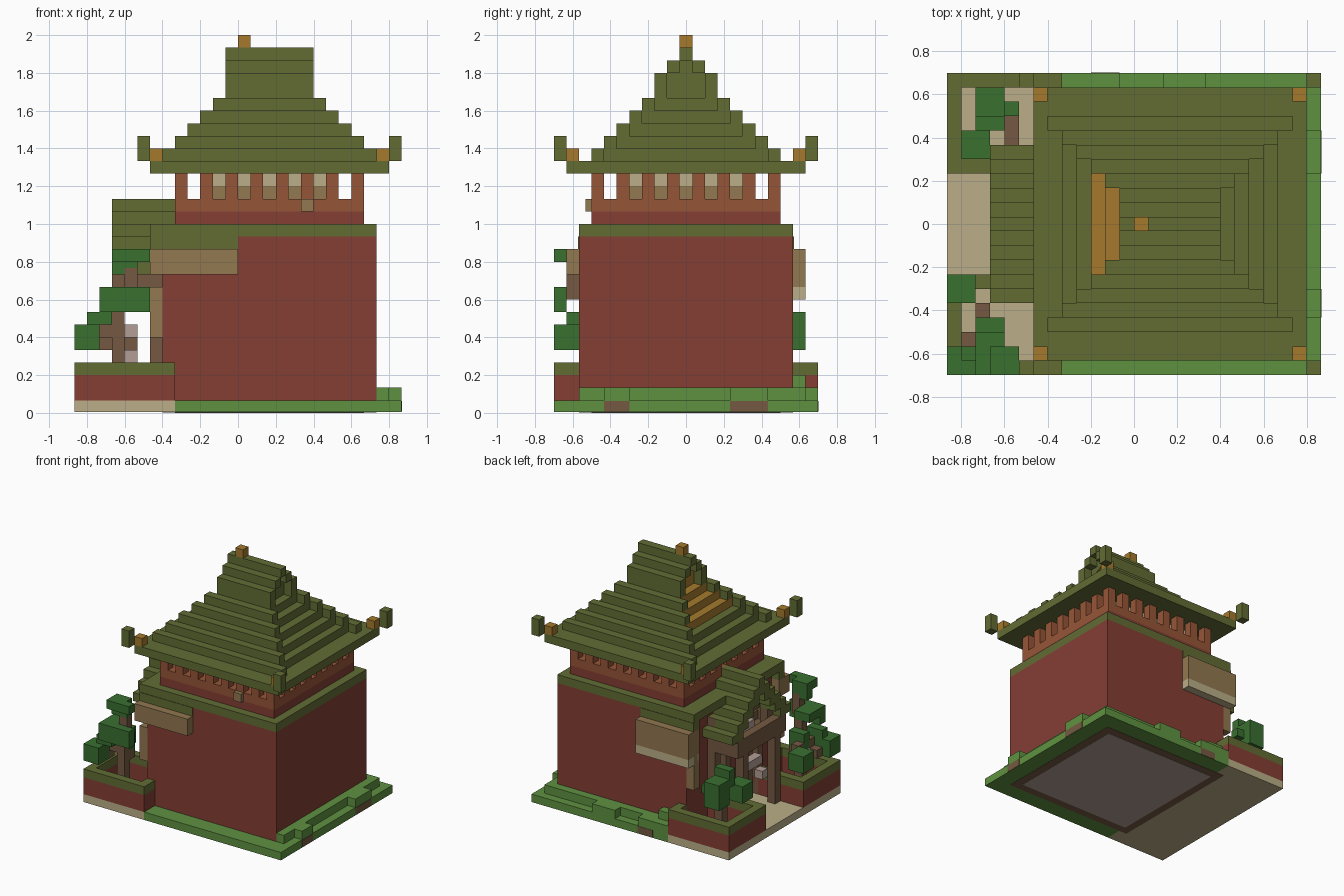
import bpy
import bmesh

if "Cube" in bpy.data.objects:
    bpy.data.objects.remove(bpy.data.objects["Cube"])

UNIT = 1 / 15            # edge of one block
CX, CY = 13, 10.5        # centre of the block grid


def srgb(v):
    v /= 255
    return v / 12.92 if v <= 0.04045 else ((v + 0.055) / 1.055) ** 2.4


def material(name, *rgb):
    mat = bpy.data.materials.new(name)
    colour = [srgb(c) for c in rgb] + [1]
    mat.diffuse_color = colour
    mat.use_nodes = True
    node = next(n for n in mat.node_tree.nodes if n.type == 'BSDF_PRINCIPLED')
    node.inputs["Base Color"].default_value = colour
    return mat


olive = material("olive tile", 98, 108, 52)
gold = material("gold", 165, 122, 45)
grass = material("grass green", 95, 145, 65)
red = material("red plaster", 132, 62, 52)
orange = material("orange timber", 150, 85, 55)
sand = material("sand", 187, 175, 136)
tan = material("tan board", 146, 120, 80)
leaf = material("leaf green", 58, 112, 48)
brown = material("brown wood", 117, 90, 66)
stone = material("pale stone", 180, 158, 150)


def blocks(name, mat, *spans):
    """One object from boxes given as (x0, x1, y0, y1, z0, z1) in grid steps."""
    bm = bmesh.new()
    for x0, x1, y0, y1, z0, z1 in spans:
        cube = bmesh.ops.create_cube(bm, size=1)
        for v in cube["verts"]:
            v.co.x = ((x1 if v.co.x > 0 else x0) - CX) * UNIT
            v.co.y = ((y1 if v.co.y > 0 else y0) - CY) * UNIT
            v.co.z = (z1 if v.co.z > 0 else z0) * UNIT
    mesh = bpy.data.meshes.new(name)
    bm.to_mesh(mesh)
    bm.free()
    mesh.materials.append(mat)
    obj = bpy.data.objects.new(name, mesh)
    bpy.context.collection.objects.link(obj)
    return obj


def mirrored(*spans):
    """Add the copy on the other side of the middle line."""
    return list(spans) + [(a, b, 21 - d, 21 - c, e, f) for a, b, c, d, e, f in spans]


def ring(x0, x1, y0, y1, z0, z1):
    return [(x0, x1, y0, y0 + 1, z0, z1), (x0, x1, y1 - 1, y1, z0, z1),
            (x0, x0 + 1, y0 + 1, y1 - 1, z0, z1), (x1 - 1, x1, y0 + 1, y1 - 1, z0, z1)]


# Ground slabs and underside
blocks("grass_base", grass, (8, 26, 0, 21, 0.06, 1))
blocks("sand_base", sand, (0, 8, 0, 21, 0.06, 1))
blocks("dirt_underside", brown, (7, 24, 2, 19, 0.03, 0.1))
blocks("stone_underside", stone, (8, 23, 3, 18, 0, 0.1))

# Raised turf with dirt showing under the outer clumps
blocks("raised_turf", grass, (24, 25, 2, 20, 1, 2), (8, 24, 19, 20, 1, 2),
       (25, 26, 4, 6, 1, 2), (25, 26, 14, 17, 1, 2), (15, 18, 20, 21, 1, 2),
       (8, 12, 20, 21, 1, 2), (8, 10, 19, 20, 2, 3))
blocks("dirt_patches", brown, (25, 26.04, 4, 6, 0.1, 0.95), (25, 26.04, 14, 17, 0.1, 0.95),
       (10, 12, 20, 21.04, 0.1, 0.95))

# Lower storey
blocks("lower_walls", red, (7, 24, 2, 19, 1, 14))
blocks("lower_cornice", olive, (6, 24, 2, 19, 14, 15))
blocks("front_signboard", tan, (6, 13, 1, 3, 11, 13))
blocks("back_signboard", tan, (6, 13, 18, 20, 10, 13))
blocks("back_signboard_sill", sand, (6, 13, 18, 20, 9, 10))
blocks("signboard_caps", olive, *mirrored((6, 13, 1.94, 3, 13, 14)))
blocks("corner_boards", tan, *mirrored((6, 7, 2, 3, 6, 10)))

# Corner planters: red walls with a tiled rim
planter_walls = []
planter_rims = []
for x0, x1, y0, y1 in ((0, 1, 0, 7), (1, 8, 0, 1), (1, 7, 6, 7), (7, 8, 1, 2)):
    planter_walls.append((x0, x1, y0, y1, 1, 3))
    planter_rims.append((x0, x1, y0, y1, 3, 4))
blocks("planter_walls", red, *mirrored(*planter_walls))
blocks("planter_rims", olive, *mirrored(*planter_rims))

# Front tree
blocks("front_tree_trunk", brown, (3, 4, 2, 3, 1, 9), (4, 5, 1, 2, 9, 11.5),
       (2, 3, 2, 3, 6, 7), (1, 2, 2, 3, 5, 6), (2, 3, 4, 5, 5, 7), (3, 4, 3, 4, 5, 6))
blocks("front_tree_leaves", leaf, (3, 6, 0, 1, 12, 13), (3, 5, 1, 2, 11, 13),
       (2, 6, 0, 1, 8, 10), (2, 4, 1, 3, 9, 10), (0, 2, 0, 2, 5, 7),
       (1, 3, 1, 2, 7, 8), (0, 2, 5, 7, 5, 7), (2, 4, 3, 4, 6, 8))

# Back tree
blocks("back_tree_trunk", brown, (3, 4, 17, 18, 1, 7), (4, 5, 16, 18, 5, 6))
blocks("back_tree_leaves", leaf, (2, 4, 18, 20, 5, 8), (1, 3, 15, 17, 5, 7),
       (4, 5, 18, 19, 6, 7), (2, 4, 17, 18, 7, 9))

# Entrance porch: posts, balcony, steps and door
blocks("porch_posts", brown, *mirrored((3, 4, 7, 8, 1, 9), (6, 7, 6, 7, 1, 13),
                                       (4, 5, 7, 8, 10, 12)))
blocks("door_frame", brown, *mirrored((6, 7, 8, 9, 1, 8)), (6, 7, 8, 13, 8, 9))
blocks("balcony_floor", brown, (4, 7, 7, 14, 9, 10))
blocks("balcony_rail", brown, *ring(3, 7, 6, 15, 9, 11))
blocks("porch_stones", stone, (4, 5, 9, 12, 6, 7), (4, 5, 8, 9, 4, 5),
       (5, 6, 9, 12, 10, 11))
blocks("balcony_door", sand, (6.9, 7, 9, 12, 10, 13))

# Porch roof: stepped gable with its ridge along x
porch_tiles = []
porch_gable = []
for n in range(6):
    z = 11 + n
    porch_tiles += mirrored((3, 8, 5 + n, min(7 + n, 10.5), z, z + 1))
    if n < 4:
        porch_gable.append((5, 7, 7 + n, 14 - n, z + 1, z + 2))
blocks("porch_roof", olive, *porch_tiles)
blocks("porch_gable", brown, *porch_gable)

# Upper storey
blocks("upper_wall", red, (8, 23, 3, 18, 15, 16))
blocks("upper_sill", orange, (8, 23, 3, 18, 16, 17))
posts = [(x, x + 1, y, y + 1, 17, 19) for x in range(8, 23, 2) for y in (3, 17)]
posts += [(x, x + 1, y, y + 1, 17, 19) for x in (8, 22) for y in range(5, 17, 2)]
blocks("upper_posts", orange, *posts)
blocks("inner_room_lower", tan, (10, 21, 5, 16, 17, 18))
blocks("inner_room_upper", sand, (10, 21, 5, 16, 18, 19))
blocks("loose_board", tan, (18, 19, 2.5, 4, 16, 17))

# Main roof: each tier is a pair of long strips around a shorter core
strips = []
core = []
gold_core = []
levels = [(20, 21), (21, 22), (22, 23), (23, 24), (24, 25), (25, 27), (27, 28), (28, 29)]
for n, (z0, z1) in enumerate(levels):
    inset = min(n, 5)
    x0, x1 = 7 + inset, 24 - inset
    strips += mirrored((x0, x1, 3 + n, min(4 + n, 10.5), z0, z1))
    if n < 7:
        west = x0 + 1
        if 2 <= n <= 5:
            gold_core.append((west, west + 1, 4 + n, 17 - n, z0, z1))
            west += 1
        core.append((west, x1 - 1, 4 + n, 17 - n, z0, z1))
blocks("main_eave", olive, (6, 25, 1, 20, 19, 20))
blocks("main_roof_strips", olive, *strips)
blocks("main_roof_core", olive, *core)
blocks("gold_gable_steps", gold, *gold_core)
blocks("roof_finial", gold, (13, 14, 10, 11, 29, 30))

# Upturned eave corners
blocks("gold_corners", gold, *mirrored((6, 7, 1, 2, 20, 21), (24, 25, 1, 2, 20, 21)))
blocks("corner_horns", olive, *mirrored((5, 6, 0, 1, 20, 22), (25, 26, 0, 1, 20, 22)))
